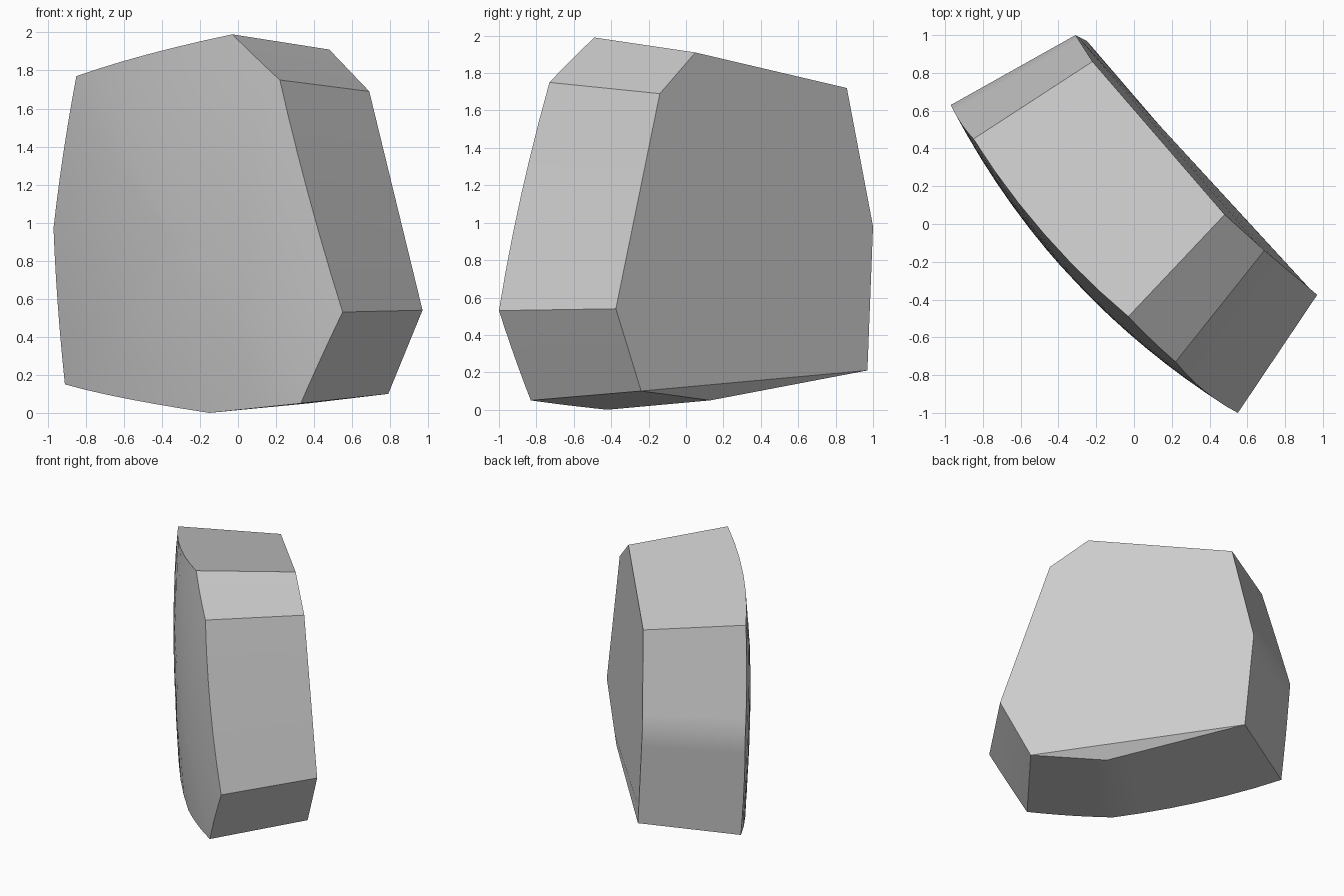
import bpy
import bmesh
import math
from mathutils import Vector

cube = bpy.data.objects.get("Cube")
if cube:
    bpy.data.objects.remove(cube, do_unlink=True)

# Matching corners of the domed front rim and the flat back rim
FRONT = [Vector(p) for p in (
    (-0.03, -0.49, 1.99), (0.22, -0.73, 1.75), (0.55, -1.0, 0.53), (0.33, -0.83, 0.05),
    (-0.15, -0.42, 0.0), (-0.91, 0.6, 0.15), (-0.97, 0.63, 0.97), (-0.85, 0.45, 1.77))]
BACK = [Vector(p) for p in (
    (0.48, 0.05, 1.91), (0.69, -0.14, 1.69), (0.97, -0.375, 0.54), (0.79, -0.24, 0.1),
    (0.37, 0.13, 0.05), (-0.25, 0.97, 0.21), (-0.31, 1.0, 0.98), (-0.22, 0.86, 1.72))]
NORMAL = Vector((-0.731, -0.682, 0))
ACROSS = Vector((0.682, -0.731, 0))
STEPS, RINGS = 6, 8


def gap(p):
    """Distance from p out to the domed front."""
    u = p.dot(ACROSS)
    return 0.435 - 0.124 * u * u - 0.045 * (p.z - 0.9) ** 2 - p.dot(NORMAL)


bm = bmesh.new()
rim, errors, back = [], [], []

# Rims: the front one bows outward within each side plane
for i in range(len(FRONT)):
    j = (i + 1) % len(FRONT)
    for k in range(STEPS):
        t = k / STEPS
        p = FRONT[i].lerp(FRONT[j], t)
        q = BACK[i].lerp(BACK[j], t)
        err = gap(FRONT[i]) * (1 - t) + gap(FRONT[j]) * t
        out = p - q
        rim.append(p + out * ((gap(p) - err) / out.dot(NORMAL)))
        errors.append(err)
        back.append(bm.verts.new(q))

# Domed front: rings shrinking to the centre
centre = sum(FRONT, Vector()) / len(FRONT)
rings = [[bm.verts.new(p) for p in rim]]
for r in range(1, RINGS):
    s = 1 - r / RINGS
    ring = []
    for p, err in zip(rim, errors):
        q = centre.lerp(p, s)
        ring.append(bm.verts.new(q + NORMAL * (gap(q) - err * s)))
    rings.append(ring)
tip = bm.verts.new(centre + NORMAL * gap(centre))

# Side walls and front faces
count = len(rim)
for outer, inner in zip([back] + rings, rings):
    for i in range(count):
        j = (i + 1) % count
        bm.faces.new((outer[i], outer[j], inner[j], inner[i]))
for i in range(count):
    bm.faces.new((rings[-1][i], rings[-1][(i + 1) % count], tip))

# Back: one large face and a sliver along the bottom
lower, upper = 3 * STEPS, 5 * STEPS
bm.faces.new(back[lower:upper + 1])
bm.faces.new(back[upper:] + back[:lower + 1])
bmesh.ops.recalc_face_normals(bm, faces=bm.faces)

mesh = bpy.data.meshes.new("stone_block")
bm.to_mesh(mesh)
bm.free()
stone = bpy.data.objects.new("stone_block", mesh)
bpy.context.collection.objects.link(stone)

# Plain grey stone
grey = bpy.data.materials.new("stone_grey")
grey.use_nodes = True
colour = (0.6, 0.6, 0.6, 1)
grey.diffuse_color = colour
grey.node_tree.nodes["Principled BSDF"].inputs["Base Color"].default_value = colour
mesh.materials.append(grey)

bpy.context.view_layer.objects.active = stone
stone.select_set(True)
bpy.ops.object.shade_smooth_by_angle(angle=math.radians(20))
